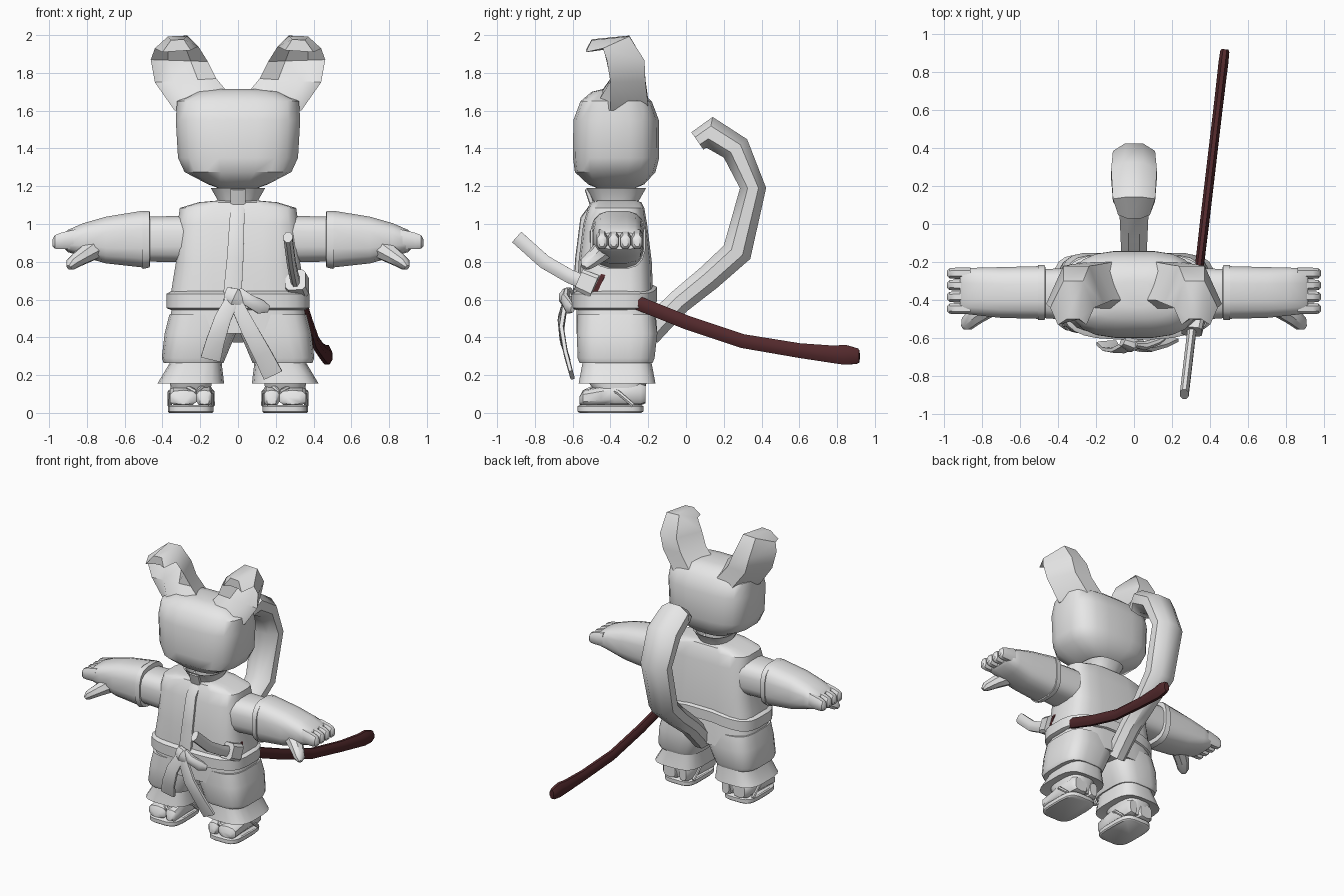
import bpy, bmesh, math
from mathutils import Vector


def material(name, rgb):
    m = bpy.data.materials.new(name)
    m.diffuse_color = (*rgb, 1)
    return m


GREY = material("light grey", (0.8, 0.8, 0.8))
RED = material("dark red lacquer", (0.085, 0.022, 0.025))


def loft(name, rings, mat=GREY, caps=True, mirror=False, angle=40):
    """Skin a list of equal-length point rings."""
    bm = bmesh.new()
    vs = [[bm.verts.new(p) for p in r] for r in rings]
    n = len(rings[0])
    for a, b in zip(vs, vs[1:]):
        for i in range(n):
            bm.faces.new((a[i], a[(i + 1) % n], b[(i + 1) % n], b[i]))
    if caps:
        bm.faces.new(vs[0])
        bm.faces.new(vs[-1])
    bmesh.ops.recalc_face_normals(bm, faces=bm.faces)
    me = bpy.data.meshes.new(name)
    bm.to_mesh(me)
    bm.free()
    me.materials.append(mat)
    ob = bpy.data.objects.new(name, me)
    bpy.context.collection.objects.link(ob)
    bpy.ops.object.select_all(action='DESELECT')
    ob.select_set(True)
    bpy.context.view_layer.objects.active = ob
    bpy.ops.object.shade_smooth_by_angle(angle=math.radians(angle))
    if mirror:
        mod = ob.modifiers.new("mirror", 'MIRROR')
        mod.use_mirror_merge = False
    return ob


def section(c, u, v, n=16, p=3):
    """Rounded-box outline around c spanned by the vectors u and v."""
    c, u, v = Vector(c), Vector(u), Vector(v)
    f = lambda t: math.copysign(abs(t) ** (2 / p), t)
    return [c + u * f(math.cos(a)) + v * f(math.sin(a))
            for a in ((i + 0.5) * math.tau / n for i in range(n))]


def stack(name, rows, n=20, p=3, **kw):
    """Rows of (z, x centre, y centre, x radius, y radius)."""
    return loft(name, [section((cx, cy, z), (rx, 0, 0), (0, ry, 0), n, p)
                       for z, cx, cy, rx, ry in rows], **kw)


def along_x(name, rows, n=16, p=3, **kw):
    """Rows of (x, y centre, z centre, y radius, z radius)."""
    return loft(name, [section((x, cy, cz), (0, ry, 0), (0, 0, rz), n, p)
                       for x, cy, cz, ry, rz in rows], **kw)


def tube(name, pts, radii, ref=(1, 0, 0), n=8, p=2, **kw):
    """Sweep along points; radii are (along ref, across ref)."""
    pts = [Vector(q) for q in pts]
    rings = []
    for i, q in enumerate(pts):
        t = (pts[min(i + 1, len(pts) - 1)] - pts[max(i - 1, 0)]).normalized()
        u = Vector(ref)
        u = (u - t * u.dot(t)).normalized()
        rings.append(section(q, u * radii[i][0], t.cross(u) * radii[i][1], n, p))
    return loft(name, rings, **kw)


# Head
stack("head", [(1.185, 0, -.37, .09, .09), (1.21, 0, -.37, .16, .15),
               (1.275, 0, -.375, .285, .215), (1.35, 0, -.37, .32, .23),
               (1.55, 0, -.37, .332, .228), (1.65, 0, -.37, .325, .19),
               (1.70, 0, -.37, .22, .13), (1.715, 0, -.37, .1, .07)], p=3.2)


# Cupped ears with the tips folded forward
def ear_ring(xi, xo, zi, zo, ye, yb, yf, dz):
    def at(t, y, up):
        return Vector((xi + (xo - xi) * t, y, zi + (zo - zi) * t + up))
    return [at(0, ye, 0), at(.25, yb, dz), at(.7, yb, dz),
            at(1, ye, 0), at(.7, yf, 0), at(.3, yf, 0)]


loft("ear", [ear_ring(.04, .335, 1.68, 1.60, -.40, -.20, -.48, 0),
             ear_ring(.115, .44, 1.77, 1.75, -.40, -.215, -.40, 0),
             ear_ring(.16, .462, 1.86, 1.87, -.42, -.22, -.31, 0),
             ear_ring(.21, .44, 1.94, 1.93, -.44, -.30, -.36, .06),
             ear_ring(.25, .40, 1.92, 1.91, -.53, -.50, -.50, .06)], mirror=True)

# Neck, collar and torso
stack("neck", [(1.08, 0, -.37, .075, .09), (1.23, 0, -.37, .075, .09)], p=2)
stack("collar", [(1.08, 0, -.37, .10, .11), (1.12, 0, -.37, .105, .12),
                 (1.19, 0, -.37, .145, .16), (1.185, 0, -.37, .13, .145),
                 (1.10, 0, -.37, .085, .1)], p=2.6, caps=False)
stack("robe_torso", [(.58, 0, -.375, .365, .205), (.68, 0, -.375, .35, .20),
                     (.80, 0, -.375, .33, .195), (1.0, 0, -.375, .322, .17),
                     (1.085, 0, -.37, .31, .15), (1.115, 0, -.37, .21, .135),
                     (1.125, 0, -.37, .1, .1)], p=4)
tube("lapel", [(.0, -.525, 1.185), (0, -.495, 1.10), (-.005, -.545, 1.03),
               (-.015, -.572, .82), (-.03, -.585, .62)],
     [(.04, .012), (.04, .015), (.04, .015), (.045, .015), (.05, .015)], p=5)

# Robe skirt: waist part, two wide leg panels, flared trouser hems
stack("robe_skirt", [(.66, 0, -.375, .345, .2), (.54, 0, -.37, .355, .21),
                     (.42, 0, -.365, .38, .215)], p=3.6)
stack("skirt_leg", [(.52, .185, -.37, .18, .205), (.42, .20, -.365, .19, .215),
                    (.29, .235, -.37, .17, .205), (.265, .235, -.37, .16, .195)],
      p=3.4, mirror=True)
stack("trouser_hem", [(.32, .22, -.365, .135, .18), (.26, .225, -.365, .14, .185),
                      (.155, .25, -.365, .178, .205), (.17, .25, -.365, .11, .15)],
      p=3.4, mirror=True)

# Sash, raised a little at the back
sash = []
for z, r in ((.545, -.02), (.555, .005), (.63, .005), (.645, -.02)):
    ring = section((0, -.38, z), (.375 + r, 0, 0), (0, .222 + r, 0), 28, 3.4)
    for q in ring:
        q.z += .05 * max(0, (q.y + .38) / .22) * max(0, 1 - abs(q.x) / .36)
    sash.append(ring)
loft("sash", sash)
tube("sash_knot", [(-.06, -.615, .62), (-.02, -.635, .61), (.03, -.62, .58)],
     [(.05, .03), (.055, .04), (.045, .03)], ref=(0, 0, 1))
tube("sash_loop", [(.0, -.63, .64), (.05, -.64, .60), (.12, -.62, .56), (.16, -.6, .55)],
     [(.03, .015), (.035, .025), (.04, .02), (.02, .012)], ref=(0, 0, 1))
tube("sash_end_left", [(-.02, -.63, .62), (-.08, -.665, .50), (-.12, -.655, .38), (-.145, -.625, .285)],
     [(.035, .015), (.045, .014), (.05, .013), (.055, .012)], p=5)
tube("sash_end_right", [(-.01, -.64, .58), (.06, -.66, .44), (.13, -.635, .31), (.185, -.605, .20)],
     [(.035, .015), (.045, .014), (.05, .013), (.055, .012)], p=5)

# Arms
along_x("sleeve", [(.28, -.37, .92, .14, .125), (.49, -.365, .92, .13, .12)], mirror=True)
along_x("cuff", [(.465, -.36, .92, .125, .13), (.468, -.36, .92, .145, .152),
                 (.505, -.36, .915, .147, .155), (.508, -.36, .915, .125, .13)], mirror=True)
along_x("forearm_and_hand", [(.505, -.36, .92, .14, .152), (.70, -.36, .915, .135, .125),
                             (.82, -.355, .915, .127, .09), (.90, -.352, .91, .12, .06),
                             (.915, -.352, .91, .11, .045)], mirror=True)
for i in range(4):
    y = -.445 + i * .062
    along_x("finger", [(.86, y, .92, .031, .055), (.94, y, .91, .031, .046),
                       (.97, y, .905, .028, .038), (.982, y, .90, .015, .02)],
            n=8, p=2.5, mirror=True)
tube("thumb", [(.76, -.43, .87), (.83, -.48, .825), (.88, -.525, .79), (.895, -.54, .77)],
     [(.06, .06), (.05, .045), (.04, .034), (.018, .015)], ref=(0, 1, 0), mirror=True)


# Split-toed feet on sandals
def foot(name, cx, rx):
    rows = [(-.565, .065, .02, .6), (-.545, .078, .042, 1), (-.45, .09, .052, 1),
            (-.38, .10, .06, 1), (-.24, .10, .06, 1), (-.215, .10, .05, .7)]
    loft(name, [section((cx, y, z), (rx * k, 0, 0), (0, 0, rz), 10, 3)
                for y, z, rz, k in rows], mirror=True)


foot("big_toe_side", .178, .042)
foot("outer_toe_side", .29, .072)
stack("ankle", [(.06, .25, -.33, .10, .1), (.15, .25, -.36, .11, .15),
                (.20, .25, -.36, .11, .16)], mirror=True)
stack("sandal_sole", [(0, .25, -.40, .115, .165), (.008, .25, -.40, .122, .175),
                      (.035, .25, -.40, .122, .175), (.042, .25, -.40, .115, .165)],
      p=4, mirror=True)
for x in (.135, .362):
    tube("sandal_strap", [(.22, -.54, .11), ((x + .22) / 2, -.46, .148), (x, -.36, .11), (x, -.28, .04)],
         [(.012, .012)] * 4, ref=(0, 0, 1), n=6, mirror=True)

# Tail
tube("tail", [(0, -.2, .42), (0, -.04, .585), (0, .12, .715), (0, .27, .85), (0, .355, 1.19),
              (0, .262, 1.40), (0, .125, 1.485), (0, .06, 1.44)],
     [(.07, .075), (.077, .07), (.085, .075), (.11, .085), (.12, .075),
      (.13, .085), (.12, .09), (.09, .06)])


# Sword: every part sits on one slanted vertical plane
def blade(name, yz, radii, **kw):
    tube(name, [(.37 + .118 * y, y, z) for y, z in yz], radii, **kw)


blade("sword_handle", [(-.895, .93), (-.75, .80), (-.62, .725), (-.48, .665)],
      [(.025, .04)] * 4)
blade("sword_collar", [(-.565, .705), (-.48, .668)], [(.055, .06), (.065, .065)], p=5)
blade("sword_guard", [(-.476, .672), (-.454, .662)], [(.035, .08)] * 2, p=4, mat=RED)
blade("scabbard", [(-.46, .665), (-.30, .60), (0, .48), (.3, .38), (.6, .33), (.78, .31),
                   (.84, .308), (.905, .30), (.918, .30)],
      [(.02, .035), (.024, .04), (.026, .04), (.026, .04), (.026, .042), (.027, .05),
       (.028, .057), (.026, .045), (.02, .035)], mat=RED)
